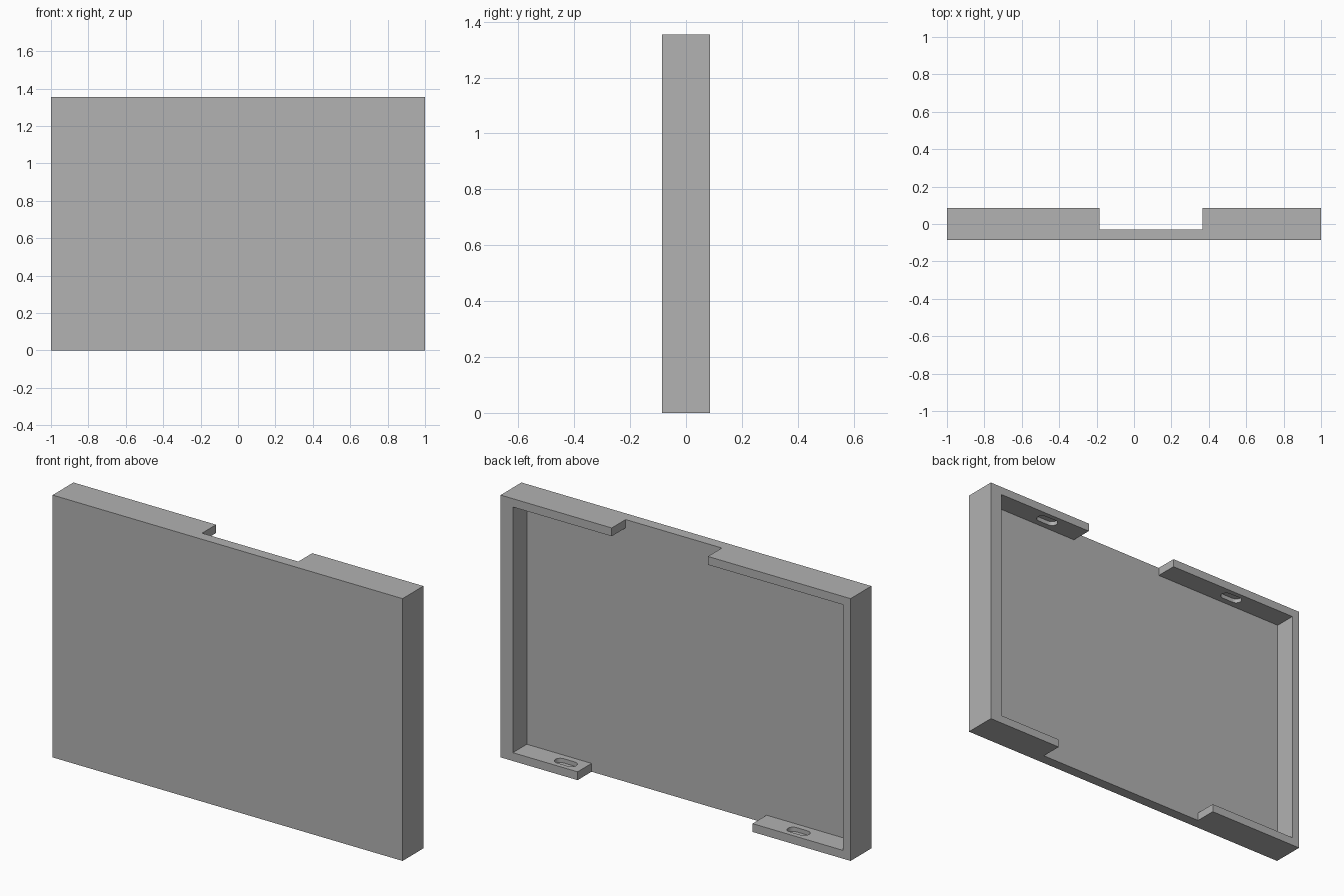
import bpy
import bmesh
from math import sin, cos, pi, radians
from mathutils import Vector

if "Cube" in bpy.data.objects:
    bpy.data.objects.remove(bpy.data.objects["Cube"], do_unlink=True)

HEIGHT = 1.355
HALF_DEPTH = 0.085
FLOOR_Y = -0.029      # back surface of the panel
LIP = 0.043           # thickness of the top and bottom lips

grey = bpy.data.materials.new("plain grey")
grey.use_nodes = True
grey.diffuse_color = (0.445, 0.445, 0.445, 1)
grey.node_tree.nodes["Principled BSDF"].inputs["Base Color"].default_value = (0.445, 0.445, 0.445, 1)


def prism(name, points, offset):
    """Extrude a closed outline along the offset vector."""
    bm = bmesh.new()
    face = bm.faces.new([bm.verts.new(p) for p in points])
    moved = bmesh.ops.extrude_face_region(bm, geom=[face])["geom"]
    bmesh.ops.translate(bm, vec=Vector(offset),
                        verts=[v for v in moved if isinstance(v, bmesh.types.BMVert)])
    bmesh.ops.recalc_face_normals(bm, faces=bm.faces)
    mesh = bpy.data.meshes.new(name)
    bm.to_mesh(mesh)
    bm.free()
    mesh.materials.append(grey)
    obj = bpy.data.objects.new(name, mesh)
    bpy.context.collection.objects.link(obj)
    return obj


def cut(target, cutter):
    """Subtract the cutter from the target, then discard it."""
    mod = target.modifiers.new("cut", 'BOOLEAN')
    mod.operation = 'DIFFERENCE'
    mod.solver = 'EXACT'
    mod.object = cutter
    bpy.context.view_layer.objects.active = target
    bpy.ops.object.modifier_apply(modifier=mod.name)
    bpy.data.objects.remove(cutter, do_unlink=True)


def slot_outline(x, y, z, radius=0.028, half_run=0.032, steps=12):
    """Pill-shaped outline running along x."""
    points = []
    for side in (1, -1):
        for i in range(steps + 1):
            a = side * pi / 2 - pi / 2 * (1 + side) + pi * i / steps
            if side < 0:
                a += pi
            points.append((x + side * half_run + radius * cos(a), y + radius * sin(a), z))
    return points


# Solid cover block
cover = prism("cover_panel",
              [(-1, -HALF_DEPTH, 0), (1, -HALF_DEPTH, 0), (1, HALF_DEPTH, 0), (-1, HALF_DEPTH, 0)],
              (0, 0, HEIGHT))

# Rear cavity, open through the gaps in the top and bottom lips
x0, x1 = -0.957, 0.93
low, high = LIP, HEIGHT - LIP
cavity = [(x0, low), (-0.44, low), (-0.44, -0.1), (0.56, -0.1), (0.56, low), (x1, low),
          (x1, high), (0.365, high), (0.365, HEIGHT + 0.1), (-0.185, HEIGHT + 0.1),
          (-0.185, high), (x0, high)]
cut(cover, prism("cavity_cutter", [(x, FLOOR_Y, z) for x, z in cavity], (0, 0.3, 0)))

# Blind slots in the inner faces of the lips
POCKET = 0.022
for x, z in ((-0.665, low - POCKET), (0.665, low - POCKET),
             (-0.605, high - POCKET), (0.59, high - POCKET)):
    cut(cover, prism("slot_cutter", slot_outline(x, 0.031, z), (0, 0, 2 * POCKET)))

bpy.ops.object.select_all(action='DESELECT')
cover.select_set(True)
bpy.context.view_layer.objects.active = cover
bpy.ops.object.shade_smooth_by_angle(angle=radians(30))
